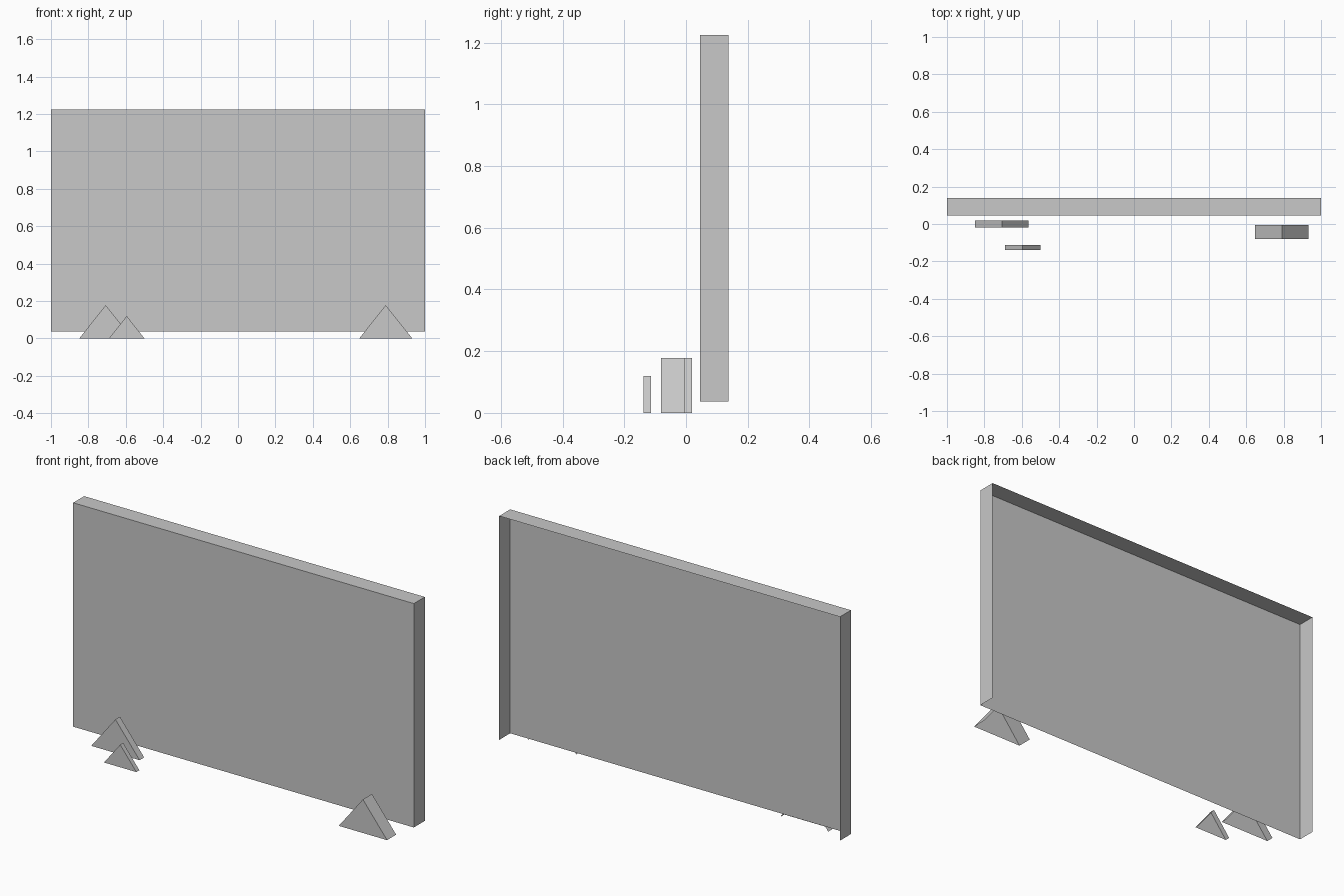
import bpy
import bmesh

cube = bpy.data.objects.get("Cube")
if cube:
    bpy.data.objects.remove(cube, do_unlink=True)

# Single plain grey
grey = bpy.data.materials.new("plain grey")
grey.use_nodes = True
grey.diffuse_color = (0.58, 0.58, 0.58, 1)
grey.node_tree.nodes["Principled BSDF"].inputs["Base Color"].default_value = grey.diffuse_color


def open_shell(name, outline, front, back):
    """Front face plus a rim along the outline; the back and base stay open.
    The outline runs from the right base corner over the top to the left one."""
    bm = bmesh.new()
    near = [bm.verts.new((x, front, z)) for x, z in outline]
    far = [bm.verts.new((x, back, z)) for x, z in outline]
    bm.faces.new(near)
    for i in range(len(outline) - 1):
        bm.faces.new((near[i + 1], near[i], far[i], far[i + 1]))
    mesh = bpy.data.meshes.new(name)
    bm.to_mesh(mesh)
    bm.free()
    mesh.materials.append(grey)
    obj = bpy.data.objects.new(name, mesh)
    bpy.context.collection.objects.link(obj)
    return obj


def wedge(name, centre, half_width, height, front, back):
    outline = [(centre + half_width, 0), (centre, height), (centre - half_width, 0)]
    return open_shell(name, outline, front, back)


# Large upright panel, raised slightly off the ground
bottom, top = 0.037, 1.225
open_shell("upright_panel", [(1, bottom), (1, top), (-1, top), (-1, bottom)], 0.046, 0.138)

# Triangular wedges standing in front of it
wedge("right_large_wedge", -0.707, 0.142, 0.178, -0.018, 0.02)
wedge("right_small_wedge", -0.595, 0.095, 0.12, -0.138, -0.113)
wedge("left_large_wedge", 0.79, 0.142, 0.178, -0.081, -0.005)
